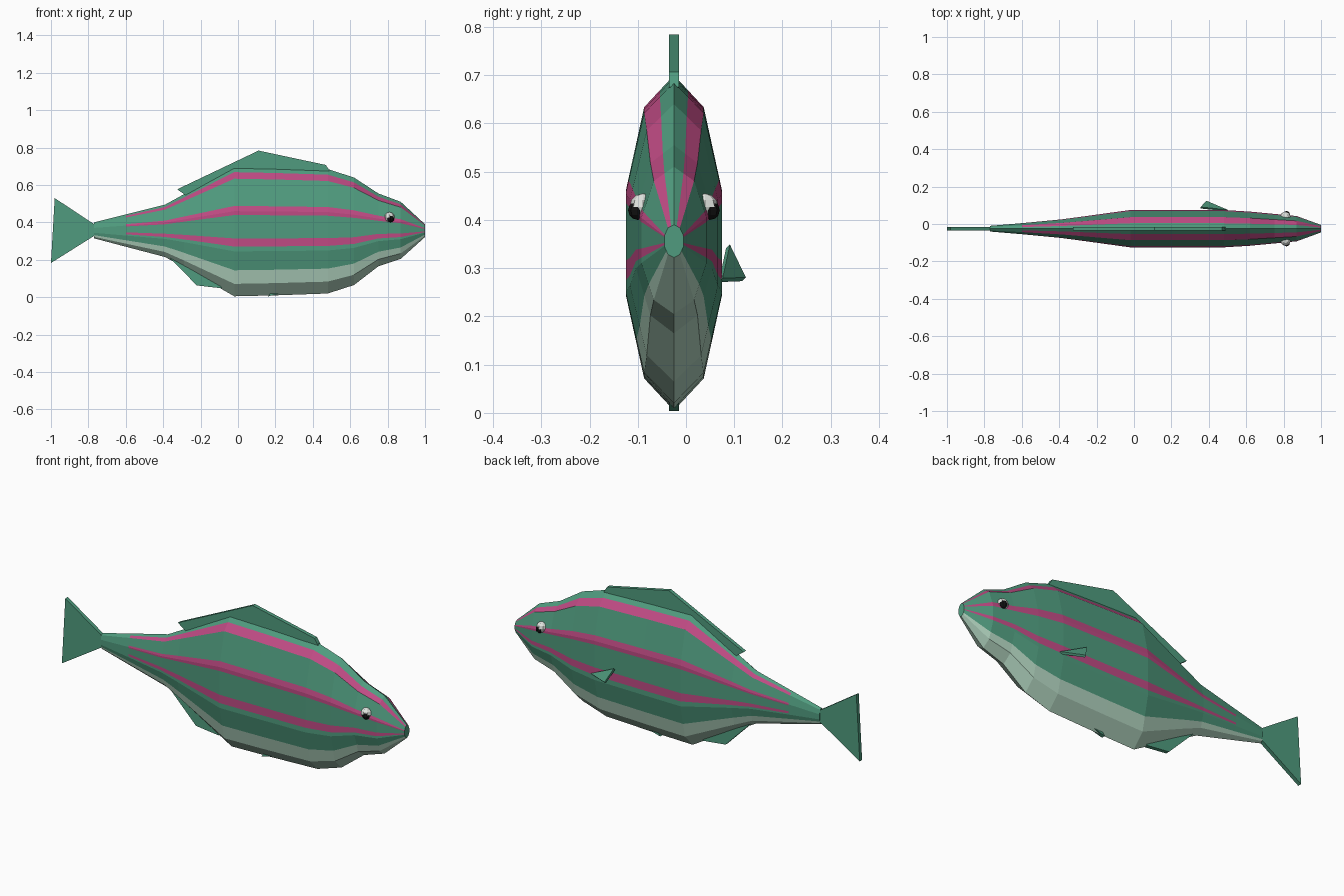
import bpy, bmesh
from mathutils import Vector

cube = bpy.data.objects.get("Cube")
if cube:
    bpy.data.objects.remove(cube, do_unlink=True)

MID = -0.025  # y of the body's centre plane


def material(name, rgb):
    m = bpy.data.materials.new(name)
    m.use_nodes = True
    m.diffuse_color = (*rgb, 1)
    bsdf = next(n for n in m.node_tree.nodes if n.type == 'BSDF_PRINCIPLED')
    bsdf.inputs["Base Color"].default_value = (*rgb, 1)
    return m


GREEN = material("sea green", (0.08, 0.33, 0.21))
PINK = material("stripe pink", (0.52, 0.07, 0.23))
PALE = material("belly pale green", (0.43, 0.64, 0.51))
WHITE = material("eye white", (0.75, 0.78, 0.74))
BLACK = material("pupil black", (0.006, 0.006, 0.006))


def finish(name, bm, *mats):
    bmesh.ops.recalc_face_normals(bm, faces=bm.faces)
    mesh = bpy.data.meshes.new(name)
    bm.to_mesh(mesh)
    bm.free()
    for m in mats:
        mesh.materials.append(m)
    obj = bpy.data.objects.new(name, mesh)
    bpy.context.collection.objects.link(obj)
    return obj


# Body: a ten-sided section lofted along x, with extra cuts for the stripes
corners = [(0, 1), (.588, .809), (.951, .309), (.951, -.309), (.588, -.809), (0, -1)]
levels = [1, .91, .809, .39, .309, .25, -.11, -.235, -.309, -.6, -.809, -1]
stripe_bands = {1, 3, 4, 6}
first_belly_band = 9


def width_at(level):
    for (w0, z0), (w1, z1) in zip(corners, corners[1:]):
        if z1 <= level <= z0:
            return w0 + (w1 - w0) * (z0 - level) / (z0 - z1)


# x, bottom z, top z, half width
stations = [(-.77, .315, .40, .016), (-.6, .27, .443, .031), (-.39, .215, .495, .052),
            (-.29, .16, .55, .066), (-.02, .005, .70, .105), (.2, .01, .695, .105),
            (.48, .02, .685, .105), (.62, .065, .64, .096), (.75, .165, .555, .083),
            (.87, .205, .51, .071), (1.0, .322, .39, .021)]

bm = bmesh.new()
half = [(width_at(f), f) for f in levels]
section = half + [(-w, f) for w, f in reversed(half[1:-1])]
rings = []
for x, low, high, wide in stations:
    centre, tall = (low + high) / 2, (high - low) / 2
    rings.append([bm.verts.new((x, MID + w * wide, centre + f * tall)) for w, f in section])
count = len(section)
for s, (a, b) in enumerate(zip(rings, rings[1:])):
    for i in range(count):
        j = (i + 1) % count
        face = bm.faces.new((a[i], a[j], b[j], b[i]))
        band = min(i, count - 1 - i)
        if band >= first_belly_band:
            face.material_index = 2
        elif band in stripe_bands and s > 0:
            face.material_index = 1
bm.faces.new(rings[0])
bm.faces.new(rings[-1])
finish("body", bm, GREEN, PINK, PALE)


def slab(name, points, offset):
    """Flat outline thickened evenly to both sides along an offset."""
    bm = bmesh.new()
    d = Vector(offset)
    a = [bm.verts.new(Vector(p) - d) for p in points]
    b = [bm.verts.new(Vector(p) + d) for p in points]
    bm.faces.new(a)
    bm.faces.new(b)
    for i in range(len(a)):
        j = (i + 1) % len(a)
        bm.faces.new((a[i], a[j], b[j], b[i]))
    return finish(name, bm, GREEN)


# Upright fins on the centre plane
fins = {
    "tail_fin": [(-.75, .378), (-.98, .53), (-1, .183), (-.75, .34)],
    "dorsal_fin": [(-.325, .577), (.11, .784), (.47, .707), (.49, .675), (0, .66), (-.28, .545)],
    "anal_fin": [(-.37, .215), (-.22, .063), (-.09, .048), (-.05, .12), (-.3, .24)],
    "pelvic_fin": [(.22, .02), (.16, .004), (.18, .03)],
}
for name, outline in fins.items():
    slab(name, [(x, MID, z) for x, z in outline], (0, .01, 0))

# Side fin
slab("left_pectoral_fin", [(.5, .072, .275), (.355, .087, .345), (.387, .12, .277)],
     (.001, .004, .004))

# Eyes with protruding pupils
for side, label in ((1, "left"), (-1, "right")):
    for part, x, out, z, r, mat in (("eye", .81, .064, .427, .028, WHITE),
                                    ("pupil", .815, .075, .42, .02, BLACK)):
        bm = bmesh.new()
        bmesh.ops.create_uvsphere(bm, u_segments=8, v_segments=6, radius=r)
        bmesh.ops.translate(bm, verts=bm.verts, vec=(x, MID + side * out, z))
        finish(f"{label}_{part}", bm, mat)
